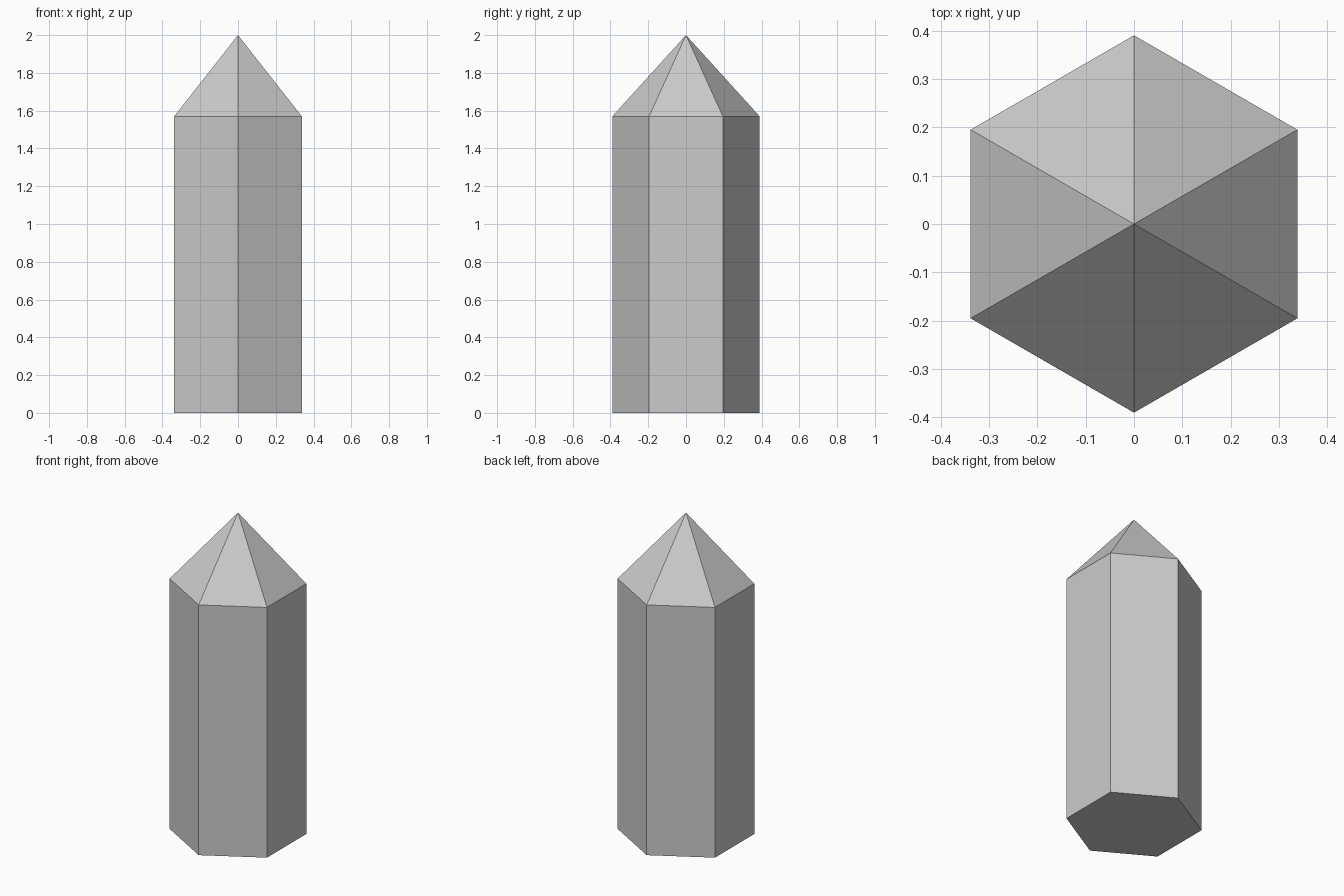
import bpy
import bmesh
from math import pi
from mathutils import Matrix, Vector

RADIUS = 0.39
SHOULDER = 1.57
HEIGHT = 2.0

if "Cube" in bpy.data.objects:
    bpy.data.objects.remove(bpy.data.objects["Cube"], do_unlink=True)

# Single plain grey material
grey = bpy.data.materials.new("light_grey")
grey.use_nodes = True
colour = (0.6, 0.6, 0.6, 1)
grey.diffuse_color = colour
grey.node_tree.nodes["Principled BSDF"].inputs["Base Color"].default_value = colour

# Six-sided shaft with a corner facing the front
bm = bmesh.new()
bmesh.ops.create_cone(
    bm, cap_ends=True, segments=6, radius1=RADIUS, radius2=RADIUS, depth=SHOULDER,
    matrix=Matrix.Translation((0, 0, SHOULDER / 2)))
corner = max(bm.verts, key=lambda v: v.co.y)
if abs(corner.co.x) > 0.01:
    bmesh.ops.rotate(bm, verts=bm.verts, cent=Vector(), matrix=Matrix.Rotation(pi / 6, 3, "Z"))

# Pointed tip raised from the top cap
cap = max(bm.faces, key=lambda f: f.calc_center_median().z)
tip = bmesh.ops.poke(bm, faces=[cap])["verts"][0]
tip.co = (0, 0, HEIGHT)
bmesh.ops.recalc_face_normals(bm, faces=bm.faces)

mesh = bpy.data.meshes.new("crystal")
bm.to_mesh(mesh)
bm.free()
mesh.materials.append(grey)
bpy.context.collection.objects.link(bpy.data.objects.new("crystal", mesh))
